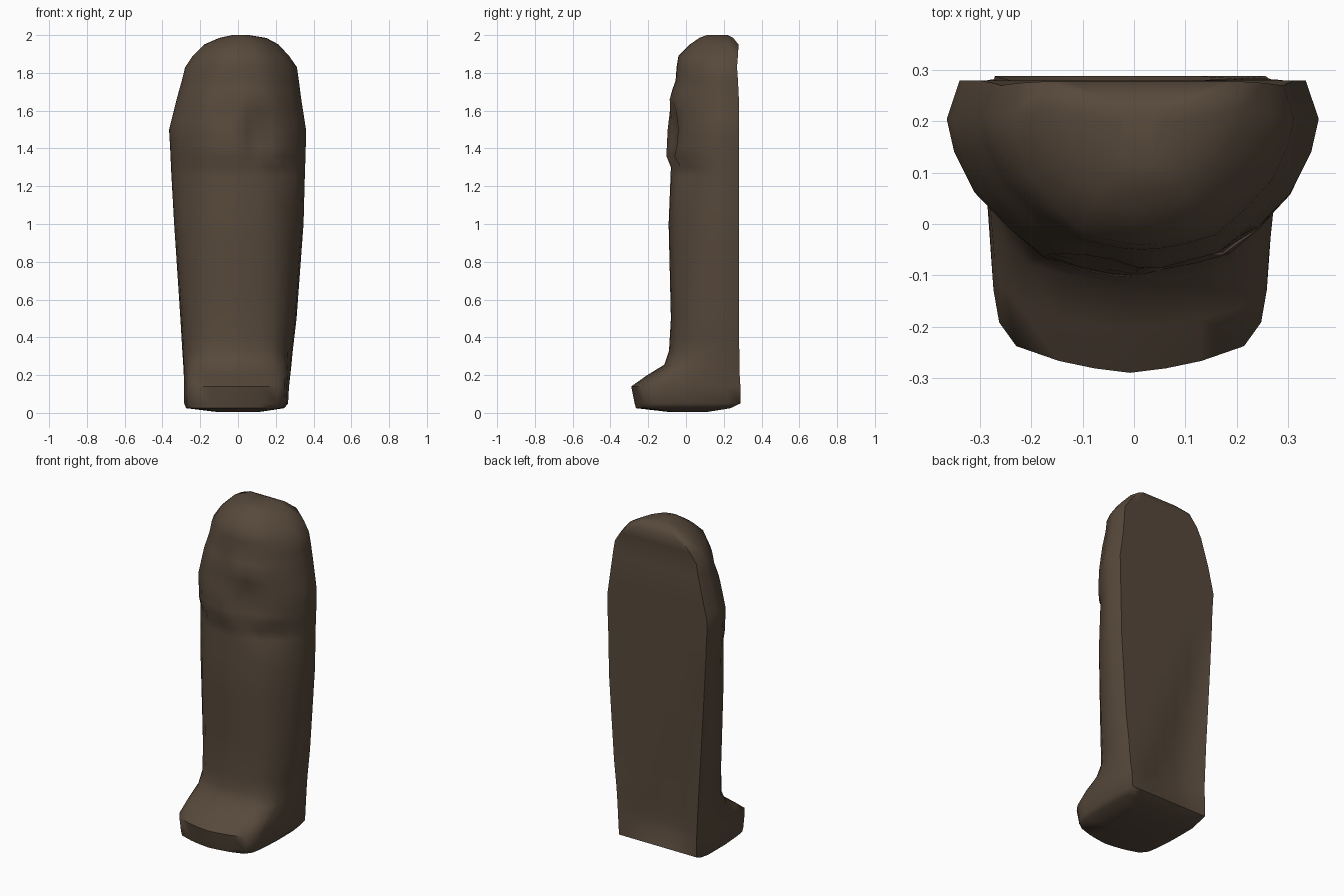
import bpy, bmesh, math

stone = bpy.data.materials.new("dark brown stone")
stone.diffuse_color = (0.095, 0.066, 0.044, 1)

# height, left x, right x, front y, back y, foot blend (0 = torso section, 1 = foot section)
ROWS = [
    (0.006, -0.12, 0.12, -0.10, 0.12, 1.0),
    (0.025, -0.275, 0.245, -0.265, 0.235, 1.0),
    (0.05, -0.285, 0.265, -0.272, 0.288, 1.0),
    (0.14, -0.285, 0.27, -0.29, 0.288, 1.0),
    (0.20, -0.287, 0.277, -0.205, 0.284, 0.9),
    (0.255, -0.29, 0.283, -0.115, 0.282, 0.7),
    (0.33, -0.295, 0.29, -0.09, 0.282, 0.45),
    (0.50, -0.305, 0.31, -0.08, 0.28, 0.4),
    (1.00, -0.338, 0.347, -0.092, 0.28, 0.15),
    (1.30, -0.355, 0.355, -0.08, 0.28, 0.0),
    (1.36, -0.357, 0.358, -0.104, 0.28, 0.0),
    (1.50, -0.365, 0.36, -0.097, 0.28, 0.0),
    (1.66, -0.325, 0.335, -0.09, 0.28, 0.0),
    (1.76, -0.297, 0.322, -0.055, 0.275, 0.0),
    (1.83, -0.28, 0.312, -0.05, 0.27, 0.0),
    (1.89, -0.24, 0.27, -0.04, 0.275, 0.0),
    (1.95, -0.18, 0.215, 0.02, 0.278, 0.0),
    (1.985, -0.10, 0.15, 0.07, 0.25, 0.0),
    (2.00, -0.03, 0.06, 0.11, 0.22, 0.0),
]

# half cross-sections from back centre to front centre: (width share, depth share)
TORSO = [(0, 0), (.25, 0), (.5, 0), (.75, 0), (.93, 0), (1, .2), (.96, .37),
         (.85, .58), (.67, .76), (.48, .91), (.3, .96), (.14, .99), (0, 1)]
FOOT = [(0, 0), (.25, 0), (.5, 0), (.75, 0), (.95, 0), (1, .12), (1, .45),
        (.96, .72), (.92, .83), (.8, .91), (.5, .96), (.25, .985), (0, 1)]


def full(half):
    return half + [(-u, v) for u, v in reversed(half[1:-1])]


def bump(x, z, cx, cz, rx, rz):
    d = ((x - cx) / rx) ** 2 + ((z - cz) / rz) ** 2
    return max(0.0, 1 - d)


def row_at(z):
    for a, b in zip(ROWS, ROWS[1:]):
        if a[0] <= z <= b[0]:
            t = (z - a[0]) / (b[0] - a[0])
            return [p + (q - p) * t for p, q in zip(a, b)]


# extra rings through the long body and the worn face
levels = sorted({r[0] for r in ROWS} | {0.4, 0.65, 0.8, 0.9, 1.1, 1.2, 1.25,
                                        1.41, 1.45, 1.55, 1.6, 1.71})
bm = bmesh.new()
rings = []
for z in levels:
    _, xl, xr, yf, yb, k = row_at(z)
    ring = []
    for (u1, v1), (u2, v2) in zip(full(TORSO), full(FOOT)):
        u, v = u1 + (u2 - u1) * k, v1 + (v2 - v1) * k
        x = (xl + xr) / 2 + u * (xr - xl) / 2
        y = yb + v * (yf - yb)
        if v > 0.5:
            # broken face edge and chipped shoulder
            y += 0.04 * bump(x, z, 0.11, 1.47, 0.09, 0.2)
            y += 0.02 * bump(x, z, -0.06, 1.62, 0.08, 0.14)
            y += 0.03 * bump(x, z, 0.22, 1.28, 0.09, 0.06)
        elif v < 0.01 and 0.05 < z < 1.5:
            # hollowed lower back, bounded by a diagonal ridge
            line = -0.34 + (1.5 - z) * 0.42
            y -= max(0, min(0.03, 0.15 * (line - x), 0.3 * (x - xl - 0.02)))
        ring.append(bm.verts.new((x, y, z)))
    rings.append(ring)

n = len(rings[0])
for a, b in zip(rings, rings[1:]):
    for i in range(n):
        j = (i + 1) % n
        bm.faces.new((a[i], a[j], b[j], b[i]))
bm.faces.new(rings[0])
bm.faces.new(rings[-1])
bmesh.ops.recalc_face_normals(bm, faces=bm.faces)

mesh = bpy.data.meshes.new("coffin_lid")
bm.to_mesh(mesh)
bm.free()
mesh.materials.append(stone)
lid = bpy.data.objects.new("coffin_lid", mesh)
bpy.context.collection.objects.link(lid)
bpy.context.view_layer.objects.active = lid
lid.select_set(True)
bpy.ops.object.shade_smooth_by_angle(angle=math.radians(55))
